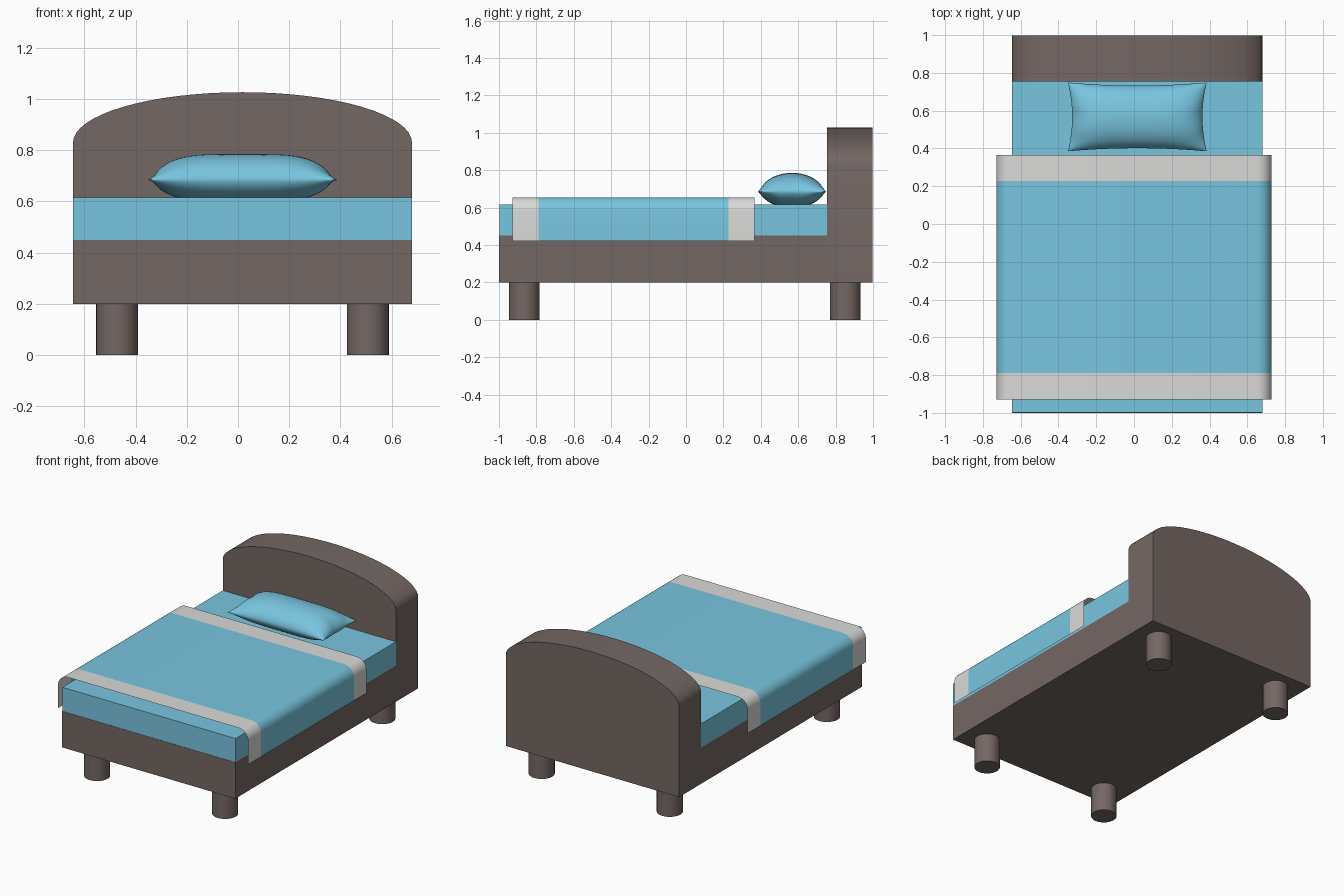
import bpy, bmesh, math

if "Cube" in bpy.data.objects:
    bpy.data.objects.remove(bpy.data.objects["Cube"])

CX = 0.0175            # middle of the frame
X0, X1 = -0.645, 0.68  # frame sides


def material(name, rgb):
    m = bpy.data.materials.new(name)
    m.diffuse_color = (*rgb, 1)
    m.use_nodes = True
    m.node_tree.nodes["Principled BSDF"].inputs["Base Color"].default_value = m.diffuse_color
    return m


BROWN = material("dark brown wood", (0.175, 0.137, 0.127))
BLUE = material("sky blue fabric", (0.19, 0.56, 0.74))
GREY = material("light grey trim", (0.70, 0.70, 0.69))


def finish(name, bm, mats, angle=35, normals=True):
    if normals:
        bmesh.ops.recalc_face_normals(bm, faces=bm.faces)
    me = bpy.data.meshes.new(name)
    bm.to_mesh(me)
    bm.free()
    for m in mats:
        me.materials.append(m)
    ob = bpy.data.objects.new(name, me)
    bpy.context.collection.objects.link(ob)
    bpy.ops.object.select_all(action='DESELECT')
    ob.select_set(True)
    bpy.context.view_layer.objects.active = ob
    bpy.ops.object.shade_smooth_by_angle(angle=math.radians(angle))
    return ob


def box(name, lo, hi, mat):
    bm = bmesh.new()
    bmesh.ops.create_cube(bm, size=1)
    for v in bm.verts:
        v.co = [(a + b) / 2 + c * (b - a) for a, b, c in zip(lo, hi, v.co)]
    return finish(name, bm, [mat])


# Base and mattress
box("bed_base", (X0, -1, 0.2), (X1, 0.755, 0.45), BROWN)
box("mattress", (X0, -0.998, 0.45), (X1, 0.755, 0.615), BLUE)

# Headboard: straight sides with a half-ellipse top, extruded backwards
bm = bmesh.new()
half = (X1 - X0) / 2
profile = [(X0, 0.2), (X1, 0.2)]
for i in range(33):
    a = math.pi * i / 32
    profile.append((CX + half * math.cos(a), 0.83 + 0.197 * math.sin(a)))
face = bm.faces.new([bm.verts.new((x, 0.755, z)) for x, z in profile])
ext = bmesh.ops.extrude_face_region(bm, geom=[face], use_keep_orig=True)
for v in ext["geom"]:
    if isinstance(v, bmesh.types.BMVert):
        v.co.y = 0.998
finish("headboard", bm, [BROWN])

# Four round legs
for sx, x in (("left", -0.4725), ("right", 0.5075)):
    for sy, y in (("front", -0.865), ("back", 0.852)):
        bm = bmesh.new()
        bmesh.ops.create_cone(bm, cap_ends=True, segments=32, radius1=0.082,
                              radius2=0.082, depth=0.2)
        bmesh.ops.translate(bm, verts=bm.verts, vec=(x, y, 0.1))
        finish(f"{sy}_{sx}_leg", bm, [BROWN])

# Blanket: thin draped sheet with grey bands at both ends
bm = bmesh.new()
R, W, TOP = 0.075, 0.728, 0.655
right = [(W - R + R * math.sin(a), TOP - R + R * math.cos(a))
         for a in [math.pi / 2 * i / 8 for i in range(9)]] + [(W, 0.422)]
outline = [(-x, z) for x, z in reversed(right)] + right
rows = [[bm.verts.new((x, y, z)) for x, z in outline]
        for y in (-0.928, -0.788, 0.228, 0.365)]
for j in range(3):
    for i in range(len(outline) - 1):
        f = bm.faces.new((rows[j][i], rows[j][i + 1],
                          rows[j + 1][i + 1], rows[j + 1][i]))
        f.material_index = 0 if j == 1 else 1
finish("blanket", bm, [BLUE, GREY], normals=False)

# Pillow: puffed cushion with pinched corners and a few creases at the ends
bm = bmesh.new()
NU, NV = 36, 24
for side, height in ((1, 0.1), (-1, 0.085)):
    grid = []
    for i in range(NU + 1):
        u = -math.cos(math.pi * i / NU)
        row = []
        for j in range(NV + 1):
            v = -math.cos(math.pi * j / NV)
            puff = max(0, 1 - u ** 4) ** 0.6 * max(0, 1 - v * v) ** 0.6
            crease = 1 - 0.12 * u ** 8 * (1 + math.cos(9 * v))
            x = CX + 0.367 * u * (1 - 0.06 * (1 - v * v) * u * u)
            y = 0.567 + 0.182 * v * (1 - 0.09 * (1 - u * u) * v * v)
            z = max(0.608, 0.685 + side * height * puff * crease)
            row.append(bm.verts.new((x, y, z)))
        grid.append(row)
    for i in range(NU):
        for j in range(NV):
            bm.faces.new((grid[i][j], grid[i + 1][j],
                          grid[i + 1][j + 1], grid[i][j + 1]))
bmesh.ops.remove_doubles(bm, verts=bm.verts, dist=0.0002)
finish("pillow", bm, [BLUE], angle=60)
